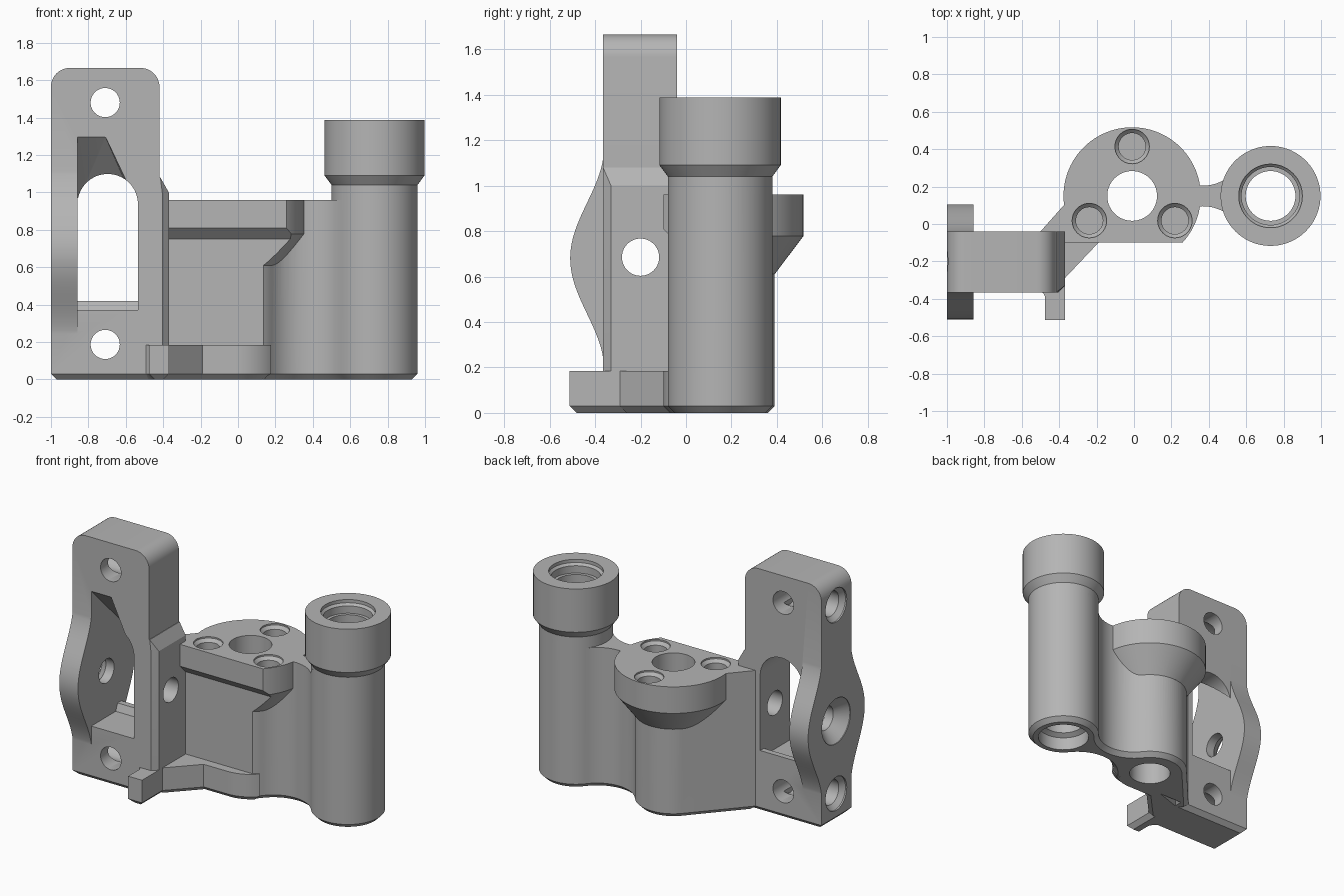
import bpy, bmesh, math

if "Cube" in bpy.data.objects:
    bpy.data.objects.remove(bpy.data.objects["Cube"])

grey = bpy.data.materials.new("light grey plastic")
grey.diffuse_color = (0.46, 0.46, 0.46, 1)
grey.use_nodes = True
grey.node_tree.nodes["Principled BSDF"].inputs["Base Color"].default_value = grey.diffuse_color

XY = lambda a, b, c: (a, b, c)      # profile in xy, extruded along z
XZ = lambda a, b, c: (a, c, b)      # profile in xz, extruded along y
YZ = lambda a, b, c: (c, a, b)      # profile in yz, extruded along x


def finish(name, bm):
    bmesh.ops.recalc_face_normals(bm, faces=bm.faces)
    me = bpy.data.meshes.new(name)
    bm.to_mesh(me)
    bm.free()
    me.materials.append(grey)
    ob = bpy.data.objects.new(name, me)
    bpy.context.collection.objects.link(ob)
    return ob


def stack(name, rings):
    """Closed solid skinned over rings of equal length."""
    bm = bmesh.new()
    rows = [[bm.verts.new(p) for p in r] for r in rings]
    n = len(rows[0])
    for lo, hi in zip(rows, rows[1:]):
        for i in range(n):
            j = (i + 1) % n
            bm.faces.new((lo[i], lo[j], hi[j], hi[i]))
    bm.faces.new(rows[0][::-1])
    bm.faces.new(rows[-1])
    return finish(name, bm)


def inset(pts, d):
    """Mitred inward offset of a counter-clockwise outline."""
    out = []
    n = len(pts)
    for i in range(n):
        (ax, ay), (bx, by), (cx, cy) = pts[i - 1], pts[i], pts[(i + 1) % n]
        l1, l2 = math.hypot(bx - ax, by - ay), math.hypot(cx - bx, cy - by)
        n1 = (-(by - ay) / l1, (bx - ax) / l1)
        n2 = (-(cy - by) / l2, (cx - bx) / l2)
        k = d / max(0.3, 1 + n1[0] * n2[0] + n1[1] * n2[1])
        out.append((bx + (n1[0] + n2[0]) * k, by + (n1[1] + n2[1]) * k))
    return out


def prism(name, pts, lo, hi, plane=XY, chamfer=0):
    levels = [(pts, lo), (pts, hi)]
    if chamfer:
        levels = [(inset(pts, chamfer), lo), (pts, lo + chamfer), (pts, hi)]
    return stack(name, [[plane(a, b, h) for a, b in p] for p, h in levels])


def arc(cx, cy, r, a0, a1, n, ends=True):
    rng = range(n + 1) if ends else range(1, n)
    angs = [math.radians(a0 + (a1 - a0) * i / n) for i in rng]
    return [(cx + r * math.cos(a), cy + r * math.sin(a)) for a in angs]


def lathe(name, profile, u, v, plane=XY, n=72):
    """Turned solid: profile is (radius, position along axis)."""
    return stack(name, [[plane(a, b, h) for a, b in arc(u, v, r, 0, 360, n)[:-1]]
                        for r, h in profile])


def hull(name, pts):
    bm = bmesh.new()
    for p in pts:
        bm.verts.new(p)
    bmesh.ops.convex_hull(bm, input=bm.verts)
    return finish(name, bm)


def boolean(target, tool, op):
    m = target.modifiers.new(op, 'BOOLEAN')
    m.operation, m.solver, m.object = op, 'EXACT', tool
    bpy.context.view_layer.objects.active = target
    bpy.ops.object.modifier_apply(modifier=m.name)
    bpy.data.objects.remove(tool)


NX, RX, CY = -0.01, 0.73, 0.15      # nut column, rod column, shared depth
CH = 0.03

# Nut column, rod column and the waisted web between them, in one outline
outline = [(-0.5, -0.04), (-0.45, -0.1), (-0.38, -0.1), (-0.38, -0.04)]
outline += arc(NX, CY, 0.24, -52.3, -37.64, 5)
outline += arc(0.36635, CY - 0.2903, 0.2353, 142.36, 38.6, 24, False)
outline += arc(RX, CY, 0.23, 218.6, 501.4, 60)
outline += arc(0.36635, CY + 0.2903, 0.2353, -38.6, -142.36, 24, False)
outline += arc(NX, CY, 0.24, 37.64, 138.4, 24)
body = prism("belt_carriage_bracket", outline, 0, 0.96, chamfer=CH)

# Flange above the nut column with its cone and sloped front
flange = lathe("flange", [(0.24, 0.61), (0.367, 0.778), (0.367, 0.96)], NX, CY, n=96)
boolean(flange, prism("flange_front", [(-0.4, -0.3), (0, -0.3), (0, 0.05), (-0.4, 0.05)],
                      0.7, 0.96), 'UNION')
boolean(flange, prism("front_trim", [(-1, 0.5), (-0.04, 0.5), (-0.04, 0.75), (-0.1, 0.81),
                                     (-0.1, 1.2), (-1, 1.2)], -1, 1, YZ), 'DIFFERENCE')

# Base plinth and foot tab
base = [(-0.5, -0.3), (-0.37, -0.29), (-0.19, -0.1)]
base += arc(NX, CY, 0.25, -90, -42, 12) + [(0, 0.1), (-0.45, -0.05)]
plinth = prism("plinth", base, 0, 0.185, chamfer=CH)
tab = prism("foot_tab", [(-0.51, -0.35), (-0.485, -0.37), (-0.475, -0.39), (-0.475, -0.512),
                         (-0.37, -0.512), (-0.37, -0.27), (-0.51, -0.27)],
            0, 0.185, chamfer=CH)

# Rod column collar
collar = lathe("rod_collar", [(0.2, 1.0), (0.23, 1.0), (0.23, 1.04), (0.267, 1.09), (0.267, 1.387)],
               RX, CY)
rod = lathe("rod_column", [(0.23, 0.5), (0.23, 1.02)], RX, CY, n=76)

# Upright block with rounded top and chamfered foot
Y0, Y1 = -0.365, -0.04
rect = lambda d, x1, z: [(x, y, z) for x in (-1 + d, x1 - d) for y in (Y0 + d, Y1 - d)]
top = arc(-0.52, 1.565, 0.1, 0, 90, 10) + arc(-0.9, 1.565, 0.1, 90, 180, 10)
block = hull("upright", rect(CH, -0.415, 0) + rect(0, -0.415, CH)
             + [(x, y, z) for x, z in top for y in (Y0, Y1)])
side = [(-0.6, Y0), (-0.405, Y0), (-0.37, -0.33), (-0.37, Y1), (-0.6, Y1)]
cheek = hull("upright_cheek", [(x, y, CH) for x, y in side]
             + [(x, y, 0) for x, y in inset(side, CH)]
             + [(x, y, 1.0) for x, y in side]
             + [(-0.415, Y0, 1.08), (-0.415, Y1, 1.08), (-0.6, Y0, 1.08), (-0.6, Y1, 1.08)])

# Wavy rib on the outer side
wave = []
for i in range(41):
    t = i / 40
    wave.append((0.158 + 0.149 * (0.5 - 0.5 * math.cos(2 * math.pi * t)), 0.19 + 0.98 * t))
rib = prism("wavy_rib", [(-0.2025 + w, z) for w, z in wave]
            + [(-0.2025 - w, z) for w, z in reversed(wave)], -1, -0.858, YZ)

for part in (rod, collar, flange, plinth, block, cheek, tab, rib):
    boolean(body, part, 'UNION')

# Window: arched opening, lower front floor and sloped triangular roof pocket
L, R = -0.858, -0.535
cuts = [
    prism("arch_cut", [(L, 0.42), (R, 0.42)] + arc((L + R) / 2, 0.937, (R - L) / 2, 0, 180, 32),
          -0.8, 0.4, XZ),
    hull("floor_cut", [(x, y, z) for x in (L, R) for y, z in
                       ((-0.8, 0.37), (-0.1, 0.37), (-0.08, 0.42), (-0.8, 0.6), (-0.1, 0.6))]),
    hull("roof_cut", [(L, -0.37, 1.3), (-0.71, -0.37, 1.3), (R, -0.37, 0.93), (L, -0.37, 0.8),
                      (R, -0.37, 0.8), (L, -0.02, 0.95), (R, -0.02, 0.9),
                      (L, -0.02, 0.8), (R, -0.02, 0.8)]),
]

# Bolt holes through the upright and countersunk holes from the outer side
for z in (1.48, 0.187):
    cuts.append(lathe("bolt_cut", [(0.078, -0.8), (0.078, 0.4)], -0.71, z, XZ, 40))
    cuts.append(lathe("side_bolt_cut", [(0.115, -1.1), (0.115, -0.99), (0.085, -0.96), (0.085, -0.65)],
                      -0.2, z, YZ, 40))
cuts.append(lathe("axle_cut", [(0.155, -1.1), (0.155, -0.995), (0.082, -0.92), (0.082, -0.3)],
                  -0.2, 0.685, YZ, 40))

# Nut bore, its three screw holes, and the stepped rod bore
cuts.append(lathe("nut_bore", [(0.133, -0.1), (0.133, 1.1)], NX, CY, n=56))
for a in (90, 210, 330):
    x, y = arc(NX, CY, 0.264, a, a, 1)[0]
    cuts.append(lathe("screw_cut", [(0.072, 0.77), (0.072, 0.93), (0.092, 0.95), (0.092, 1.1)],
                      x, y, n=40))
cuts.append(lathe("rod_bore", [(0.165, -0.1), (0.165, 0.09), (0.133, 0.11), (0.133, 1.3),
                               (0.155, 1.3), (0.155, 1.35), (0.17, 1.365), (0.17, 1.5)],
                  RX, CY, n=56))
for c in cuts:
    boolean(body, c, 'DIFFERENCE')

bpy.ops.object.select_all(action='DESELECT')
body.select_set(True)
bpy.context.view_layer.objects.active = body
bpy.ops.object.shade_smooth_by_angle(angle=math.radians(25))
